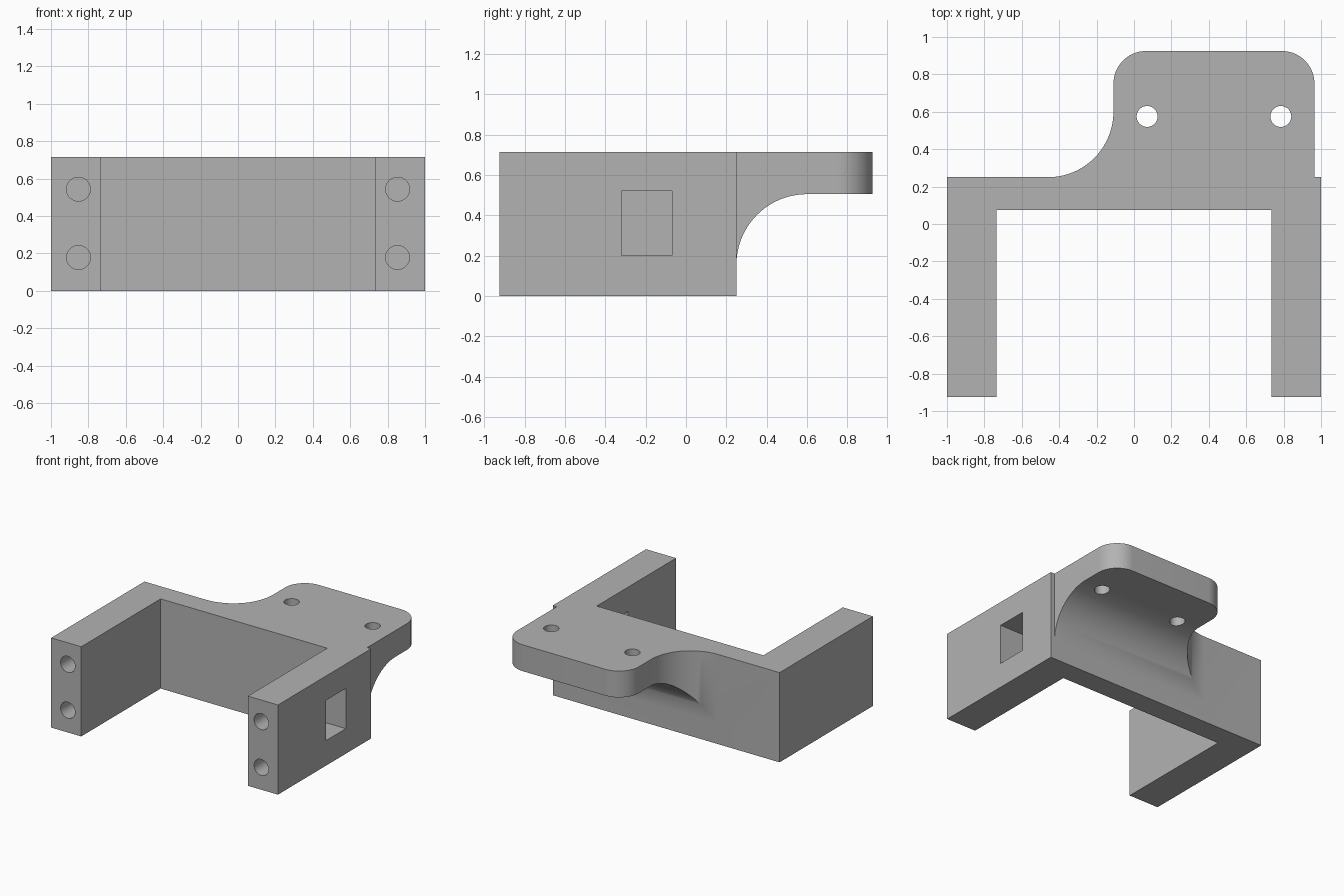
import bpy, bmesh
from math import cos, sin, radians
from mathutils import Vector

if "Cube" in bpy.data.objects:
    bpy.data.objects.remove(bpy.data.objects["Cube"])

H = 0.715        # bracket height
BACK = 0.25      # rear face of the cross wall
END = 0.925      # front and rear limits


def arc(cx, cy, r, start, stop, n=20):
    angles = [radians(start + (stop - start) * i / n) for i in range(n + 1)]
    return [(cx + r * cos(a), cy + r * sin(a)) for a in angles]


def prism(name, points, direction):
    """Extrude a closed outline of 3D points along a direction."""
    bm = bmesh.new()
    face = bm.faces.new([bm.verts.new(p) for p in points])
    ext = bmesh.ops.extrude_face_region(bm, geom=[face])
    moved = [v for v in ext["geom"] if isinstance(v, bmesh.types.BMVert)]
    bmesh.ops.translate(bm, verts=moved, vec=Vector(direction))
    bmesh.ops.recalc_face_normals(bm, faces=bm.faces[:])
    mesh = bpy.data.meshes.new(name)
    bm.to_mesh(mesh)
    bm.free()
    obj = bpy.data.objects.new(name, mesh)
    bpy.context.collection.objects.link(obj)
    return obj


def cut(target, cutter):
    cutter.hide_render = True
    mod = target.modifiers.new("cut", "BOOLEAN")
    mod.operation = "DIFFERENCE"
    mod.solver = "EXACT"
    mod.object = cutter
    bpy.context.view_layer.objects.active = target
    bpy.ops.object.modifier_apply(modifier=mod.name)
    bpy.data.objects.remove(cutter)


# Bracket: U-shaped arms and wall with the rounded rear flange
r = 0.175
plan = [(-1, -END), (-0.735, -END), (-0.735, 0.075), (0.735, 0.075),
        (0.735, -END), (1, -END), (1, BACK), (0.965, BACK)]
plan += arc(0.965 - r, END - r, r, 0, 90)
plan += arc(-0.11 + r, END - r, r, 90, 180)
plan += arc(-0.46, BACK + 0.35, 0.35, 0, -90)
plan += [(-1, BACK)]
bracket = prism("bracket", [(x, y, 0) for x, y in plan], (0, 0, H))

# Curved undercut beneath the flange
under = [(BACK, -0.1)] + arc(BACK + 0.35, 0.155, 0.35, 180, 90)
under += [(1.1, 0.505), (1.1, -0.1)]
cut(bracket, prism("undercut", [(-0.6, y, z) for y, z in under], (1.8, 0, 0)))

# Flange screw holes
for x in (0.07, 0.785):
    ring = arc(x, 0.575, 0.056, 0, 348.75, 31)
    cut(bracket, prism("flange_hole", [(u, v, 0.3) for u, v in ring], (0, 0, 0.6)))

# Blind screw holes in the arm ends
for x in (-0.853, 0.853):
    for z in (0.178, 0.543):
        ring = arc(x, z, 0.064, 0, 348.75, 31)
        cut(bracket, prism("arm_hole", [(u, -1.1, v) for u, v in ring], (0, 0.58, 0)))

# Rectangular window through the left arm
window = [(-0.32, 0.2), (-0.07, 0.2), (-0.07, 0.52), (-0.32, 0.52)]
cut(bracket, prism("window", [(0.6, y, z) for y, z in window], (0.6, 0, 0)))

# Material and shading
grey = bpy.data.materials.new("plain grey")
grey.use_nodes = True
colour = (0.45, 0.45, 0.45, 1)
grey.diffuse_color = colour
grey.node_tree.nodes["Principled BSDF"].inputs["Base Color"].default_value = colour
bracket.data.materials.clear()
bracket.data.materials.append(grey)
bpy.ops.object.select_all(action="DESELECT")
bracket.select_set(True)
bpy.context.view_layer.objects.active = bracket
bpy.ops.object.shade_smooth_by_angle(angle=radians(30))
